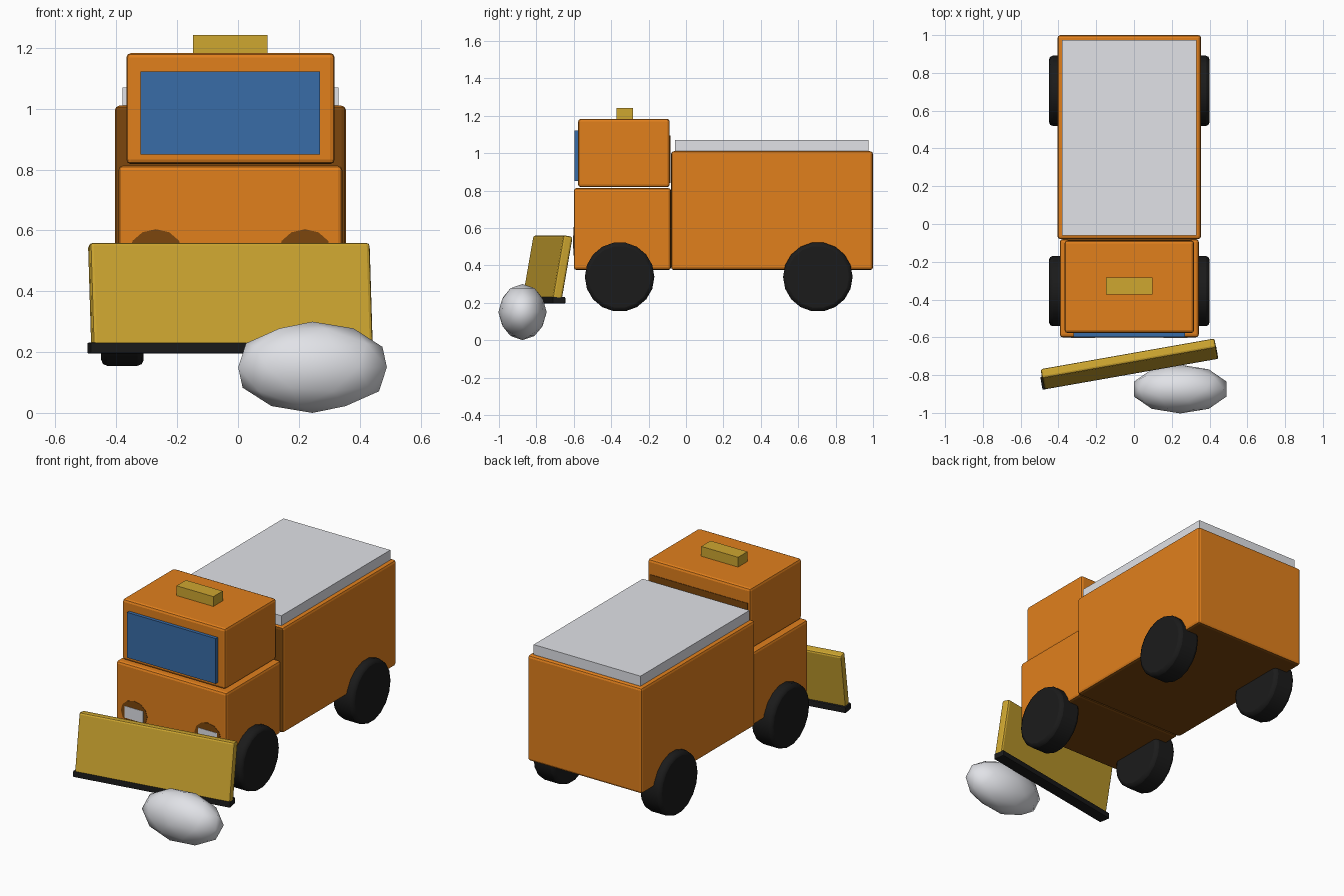
import bpy, math
from mathutils import Vector

if "Cube" in bpy.data.objects:
    bpy.data.objects.remove(bpy.data.objects["Cube"])

CX = -0.025  # centre line of the truck


def material(name, rgb):
    m = bpy.data.materials.new(name)
    m.diffuse_color = (*rgb, 1)
    m.use_nodes = True
    m.node_tree.nodes["Principled BSDF"].inputs["Base Color"].default_value = m.diffuse_color
    return m


ORANGE = material("orange paint", (0.75, 0.215, 0.012))
BROWN = material("dark brown underside", (0.2, 0.062, 0.004))
YELLOW = material("yellow paint", (0.62, 0.385, 0.03))
GLASS = material("blue glass", (0.04, 0.15, 0.39))
GREY = material("light grey", (0.75, 0.76, 0.80))
SNOW = material("snow white", (0.79, 0.80, 0.84))
BLACK = material("black rubber", (0.011, 0.011, 0.011))


def finish(ob, name, mat, bevel=0.0, segments=2):
    ob.name = name
    ob.data.materials.append(mat)
    if bevel:
        mod = ob.modifiers.new("soft edges", "BEVEL")
        mod.width = bevel
        mod.segments = segments
        mod.limit_method = "ANGLE"
        mod.angle_limit = math.radians(40)
    return ob


def box(name, mat, size, centre, bevel=0.0, rot=(0, 0, 0)):
    bpy.ops.mesh.primitive_cube_add(size=1, location=centre, rotation=rot)
    ob = bpy.context.object
    ob.scale = size
    bpy.ops.object.transform_apply(location=False, rotation=False, scale=True)
    return finish(ob, name, mat, bevel)


def span(name, mat, x, y, z, bevel=0.0):
    """Box given by its extents along each axis."""
    size = [b - a for a, b in (x, y, z)]
    centre = [(a + b) / 2 for a, b in (x, y, z)]
    return box(name, mat, size, centre, bevel)


def darken(ob, *directions):
    """Paint the faces turned to the given directions dark brown."""
    ob.data.materials.append(BROWN)
    for face in ob.data.polygons:
        if any(face.normal.dot(Vector(d)) > 0.9 for d in directions):
            face.material_index = 1


def cylinder(name, mat, radius, depth, centre, rot, sides, bevel=0.0):
    bpy.ops.mesh.primitive_cylinder_add(vertices=sides, radius=radius, depth=depth,
                                        location=centre, rotation=rot)
    bpy.ops.object.shade_smooth_by_angle(angle=math.radians(35))
    return finish(bpy.context.object, name, mat, bevel)


DOWN, FRONT, BACK = (0, 0, -1), (0, -1, 0), (0, 1, 0)

# Body, dark underneath and in the joints
rear = span("rear_body", ORANGE, (-0.405, 0.355), (-0.08, 1.0), (0.375, 1.01), 0.015)
darken(rear, DOWN, FRONT)
front = span("front_body", ORANGE, (-0.393, 0.343), (-0.60, -0.08), (0.375, 0.813), 0.015)
darken(front, DOWN, BACK)
cab = span("cab", ORANGE, (-0.367, 0.318), (-0.577, -0.087), (0.818, 1.183), 0.015)
darken(cab, DOWN)
span("cab_back_seam", BROWN, (-0.35, 0.30), (-0.09, -0.084), (0.84, 1.095))

# Load, windscreen and roof beacon
span("load_cover", GREY, (-0.38, 0.33), (-0.06, 0.975), (0.99, 1.07))
span("windscreen", GLASS, (-0.32, 0.27), (-0.597, -0.57), (0.85, 1.122))
span("roof_beacon", YELLOW, (-0.148, 0.097), (-0.372, -0.283), (1.18, 1.242))

# Wheels and headlights, mirrored about the centre line
for side, label in ((-1, "left"), (1, "right")):
    for y, end in ((-0.355, "front"), (0.705, "rear")):
        cylinder(f"{end}_{label}_wheel", BLACK, 0.186, 0.14,
                 (CX + side * 0.355, y, 0.338), (0, math.pi / 2, 0), 18, 0.02)
    x = CX + side * 0.245
    surround = cylinder(f"{label}_headlight_surround", BROWN, 1, 0.008,
                        (x, -0.598, 0.528), (math.pi / 2, 0, 0), 12)
    surround.scale = (0.088, 0.076, 1)
    box(f"{label}_headlight", GREY, (0.125, 0.008, 0.07), (x, -0.600, 0.524))

# Plough blade, angled and leaning back, with a rubber edge
yaw, lean = math.radians(10), math.radians(-10)
box("plough_blade", YELLOW, (0.935, 0.052, 0.345), (CX, -0.74, 0.387), 0.012, (lean, 0, yaw))
box("plough_edge", BLACK, (0.945, 0.07, 0.036), (CX, -0.761, 0.213), 0.005, (0, 0, yaw))

# Snow lump in front of the blade
bpy.ops.mesh.primitive_ico_sphere_add(subdivisions=2, radius=1, location=(0.245, -0.874, 0.15))
lump = bpy.context.object
lump.scale = (0.257, 0.129, 0.15)
bpy.ops.object.transform_apply(location=False, rotation=False, scale=True)
bpy.ops.object.shade_smooth()
finish(lump, "snow_lump", SNOW)
